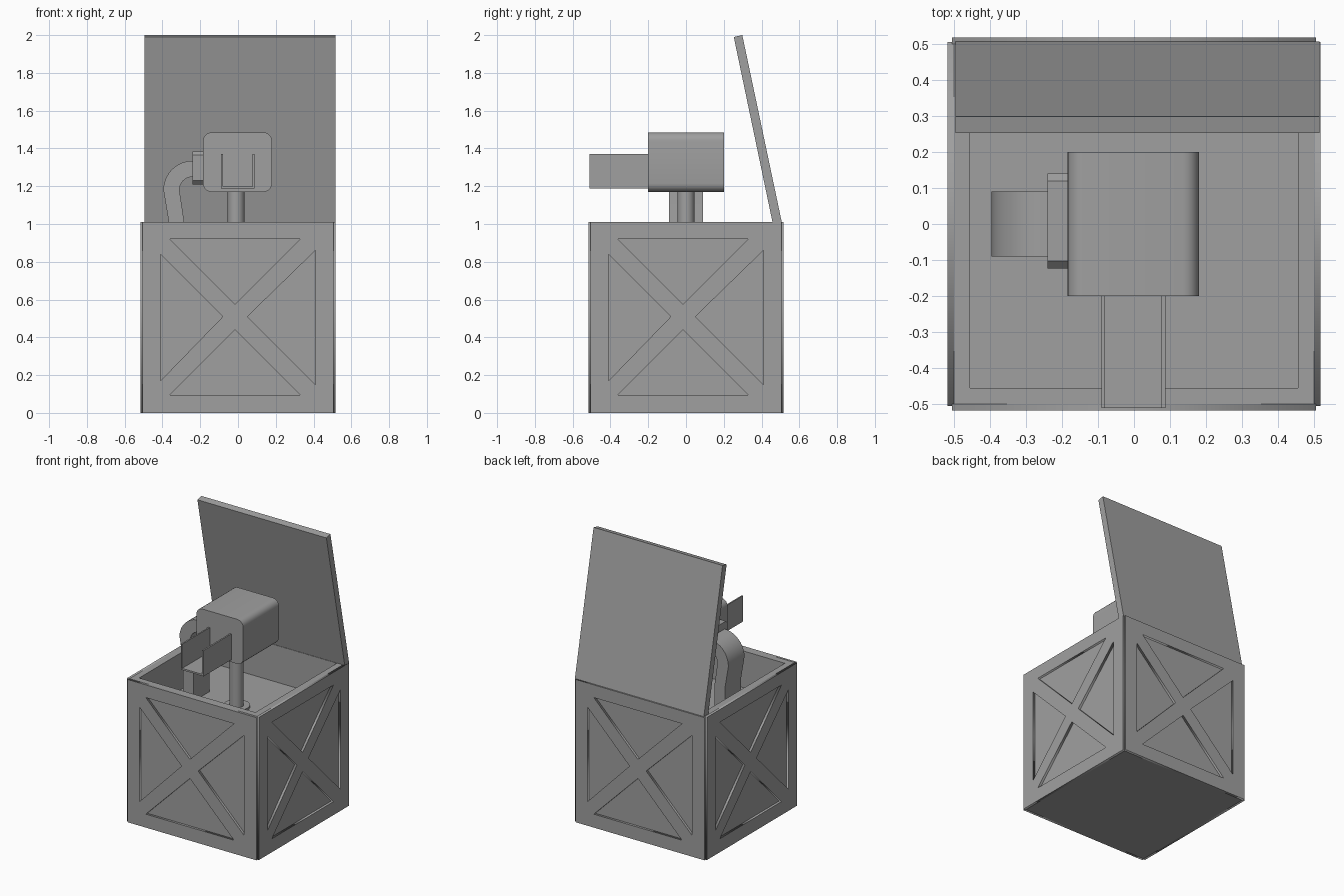
import bpy, bmesh
from math import radians, cos, sin, pi

if "Cube" in bpy.data.objects:
    bpy.data.objects.remove(bpy.data.objects["Cube"])

grey = bpy.data.materials.new("plain_grey")
grey.use_nodes = True
COLOR = (0.35, 0.35, 0.35, 1)
grey.diffuse_color = COLOR
grey.node_tree.nodes["Principled BSDF"].inputs["Base Color"].default_value = COLOR


def finish(name, bm, smooth=False):
    bmesh.ops.recalc_face_normals(bm, faces=bm.faces)
    mesh = bpy.data.meshes.new(name)
    bm.to_mesh(mesh)
    bm.free()
    mesh.materials.append(grey)
    obj = bpy.data.objects.new(name, mesh)
    bpy.context.collection.objects.link(obj)
    if smooth:
        select(obj)
        bpy.ops.object.shade_smooth_by_angle(angle=radians(32))
    return obj


def select(obj):
    bpy.ops.object.select_all(action='DESELECT')
    obj.select_set(True)
    bpy.context.view_layer.objects.active = obj


def prism(name, outline, axis, start, end, smooth=False):
    """Extrude a (horizontal, z) outline along the x or y axis."""
    bm = bmesh.new()
    place = (lambda u, w, d: (d, u, w)) if axis == 'x' else (lambda u, w, d: (u, d, w))
    face = bm.faces.new([bm.verts.new(place(u, w, start)) for u, w in outline])
    new = bmesh.ops.extrude_face_region(bm, geom=[face])["geom"]
    verts = [v for v in new if isinstance(v, bmesh.types.BMVert)]
    bmesh.ops.translate(bm, verts=verts, vec=place(0, 0, end - start))
    return finish(name, bm, smooth)


def arc(cx, cz, r, a, b, steps):
    angles = [radians(a + (b - a) * i / steps) for i in range(steps + 1)]
    return [(cx + r * cos(t), cz + r * sin(t)) for t in angles]


def rounded(u0, u1, z0, z1, r, steps):
    corners = [(u1 - r, z1 - r), (u0 + r, z1 - r), (u0 + r, z0 + r), (u1 - r, z0 + r)]
    return [p for i, (u, z) in enumerate(corners)
            for p in arc(u, z, r, 90 * i, 90 * i + 90, steps)]


def rect(u0, u1, z0, z1):
    return [(u0, z0), (u1, z0), (u1, z1), (u0, z1)]


def cylinder(name, x, y, r, z0, z1):
    bm = bmesh.new()
    bmesh.ops.create_cone(bm, cap_ends=True, segments=32, radius1=r, radius2=r, depth=z1 - z0)
    bmesh.ops.translate(bm, verts=bm.verts, vec=(x, y, (z0 + z1) / 2))
    return finish(name, bm, True)


# Crate body: box hollowed from the top
HEIGHT, HALF, FLOOR = 1.01, 0.5, 0.75
bm = bmesh.new()
bmesh.ops.create_cube(bm, size=1)
bmesh.ops.scale(bm, verts=bm.verts, vec=(2 * HALF, 2 * HALF, HEIGHT))
bmesh.ops.translate(bm, verts=bm.verts, vec=(0, 0, HEIGHT / 2))
bm.normal_update()
top = max(bm.faces, key=lambda f: f.calc_center_median().z)
bmesh.ops.inset_region(bm, faces=[top], thickness=0.045, use_even_offset=True)
inner = bmesh.ops.extrude_discrete_faces(bm, faces=[top])["faces"][0]
bmesh.ops.translate(bm, verts=inner.verts, vec=(0, 0, FLOOR - HEIGHT))
finish("crate_body", bm)

# Cross-braced frame on each side: outline with four triangular openings
loops = [
    rect(-0.505, 0.505, 0, HEIGHT),
    [(-0.36, 0.92), (0.33, 0.92), (-0.015, 0.575)],
    [(-0.36, 0.095), (0.33, 0.095), (-0.015, 0.44)],
    [(0.41, 0.86), (0.41, 0.15), (0.05, 0.51)],
    [(-0.41, 0.84), (-0.41, 0.17), (-0.08, 0.51)],
]
THICK = 0.017
for k, side in enumerate(("front", "left", "back", "right")):
    curve = bpy.data.curves.new(side + "_frame", 'CURVE')
    curve.dimensions = '2D'
    curve.fill_mode = 'BOTH'
    curve.extrude = THICK / 2
    for loop in loops:
        spline = curve.splines.new('POLY')
        spline.points.add(len(loop) - 1)
        for point, (u, z) in zip(spline.points, loop):
            point.co = (u, z, 0, 1)
        spline.use_cyclic_u = True
    curve.materials.append(grey)
    frame = bpy.data.objects.new(side + "_frame", curve)
    bpy.context.collection.objects.link(frame)
    turn, reach = k * pi / 2, HALF + THICK / 2
    frame.rotation_euler = (pi / 2, 0, turn)
    frame.location = (reach * sin(turn), -reach * cos(turn), 0)
    select(frame)
    bpy.ops.object.convert(target='MESH')

# Open lid leaning forward
prism("lid", [(0.46, 1.0), (0.507, 1.01), (0.298, 2.0), (0.253, 1.99)], 'x', -0.495, 0.515)

# Post and its base
cylinder("post_base", -0.01, 0, 0.085, FLOOR - 0.01, FLOOR + 0.015)
cylinder("post", -0.01, 0, 0.045, FLOOR, 1.2)

# Head block with rounded long edges
prism("head", rounded(-0.185, 0.18, 1.17, 1.485, 0.045, 5), 'y', -0.2, 0.2, True)

# Forward U-shaped tray
prism("tray_base", rect(-0.09, 0.088, 1.187, 1.199), 'y', -0.51, -0.19)
prism("tray_right_wall", rect(-0.09, -0.08, 1.187, 1.37), 'y', -0.51, -0.19)
prism("tray_left_wall", rect(0.077, 0.088, 1.187, 1.37), 'y', -0.51, -0.19)

# Flat duct bending from the crate into the head
duct = ([(-0.2, 1.335)] + arc(-0.24, 1.18, 0.155, 90, 180, 10)
        + [(-0.368, 1.02), (-0.368, FLOOR - 0.01), (-0.286, FLOOR - 0.01), (-0.286, 1.02)]
        + arc(-0.24, 1.18, 0.07, 180, 90, 10) + [(-0.2, 1.25)])
prism("duct", duct, 'y', -0.09, 0.09, True)
prism("duct_collar", rounded(-0.123, 0.14, 1.21, 1.385, 0.02, 1), 'x', -0.24, -0.17)
